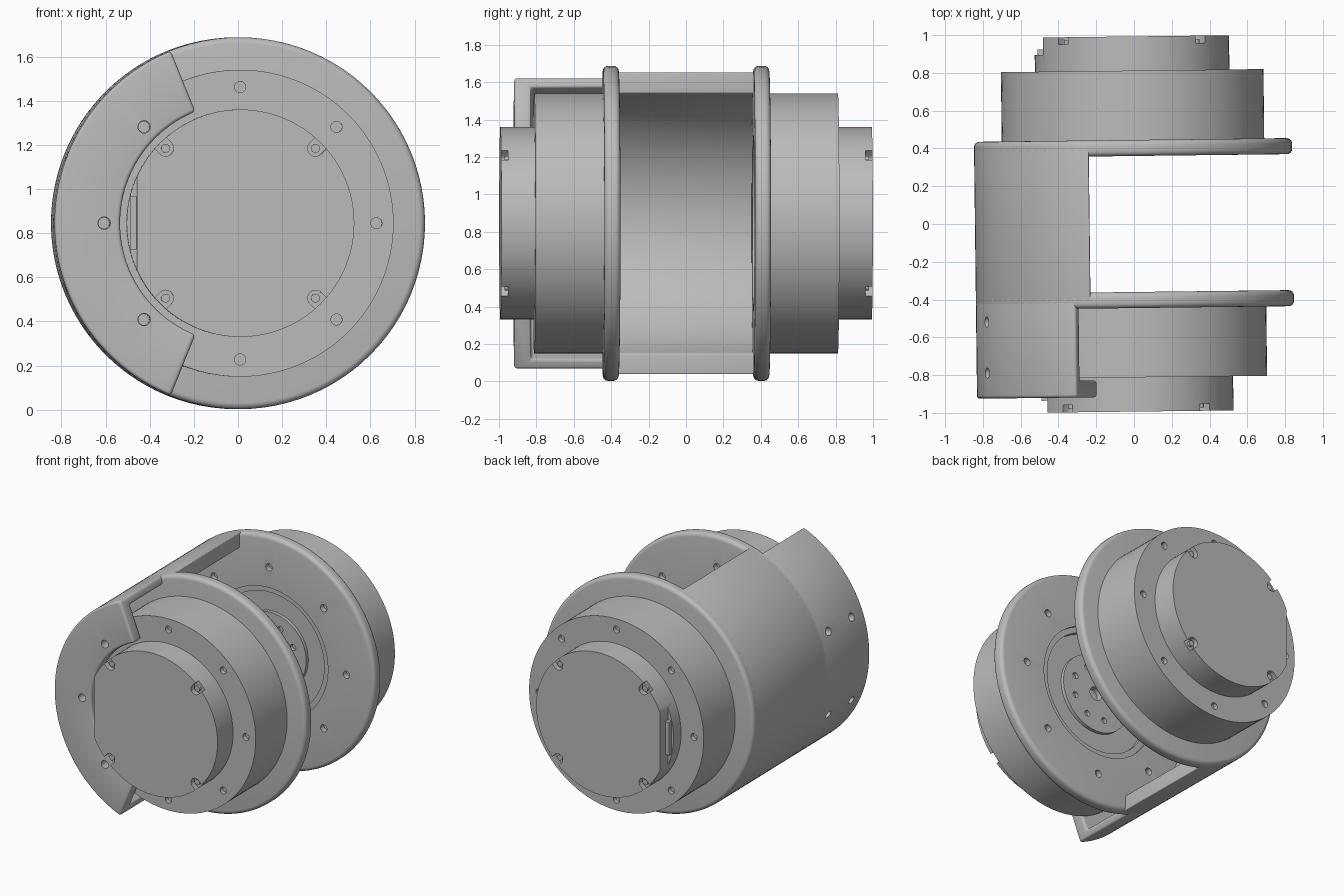
import bpy, bmesh
from math import sin, cos, pi, radians, acos
from mathutils import Matrix, Vector

old = bpy.data.objects.get("Cube")
if old:
    bpy.data.objects.remove(old, do_unlink=True)

grey = bpy.data.materials.new("plain grey")
grey.use_nodes = True
grey.diffuse_color = (0.5, 0.5, 0.5, 1)
grey.node_tree.nodes["Principled BSDF"].inputs["Base Color"].default_value = (0.5, 0.5, 0.5, 1)

R = 0.842                       # outer radius of flanges and shell
PLACE = Matrix.Translation((0, 0, 0.845)) @ Matrix.Rotation(0.012, 4, "Z")


def arc(r, a0, a1, n, cx=0, cz=0):
    return [(cx + r * cos(a0 + (a1 - a0) * i / n), cz + r * sin(a0 + (a1 - a0) * i / n))
            for i in range(n + 1)]


def circle(r, cx=0, cz=0, n=24):
    return arc(r, 0, 2 * pi, n, cx, cz)[:-1]


def ring_of_points(r, n, start=0):
    return [(r * cos(start + 2 * pi * i / n), r * sin(start + 2 * pi * i / n)) for i in range(n)]


def prism(bm, outline, y0, y1):
    """Extrude an x-z outline along y."""
    a = [bm.verts.new((x, y0, z)) for x, z in outline]
    b = [bm.verts.new((x, y1, z)) for x, z in outline]
    bm.faces.new(a)
    bm.faces.new(b[::-1])
    for i in range(len(a)):
        j = (i + 1) % len(a)
        bm.faces.new((a[j], a[i], b[i], b[j]))


def lathe(bm, profile, a0=0, a1=2 * pi, n=96):
    """Turn a closed (radius, y) profile about the y axis; a part turn gets end caps."""
    full = abs(a1 - a0 - 2 * pi) < 1e-6
    rings = []
    for i in range(n if full else n + 1):
        a = a0 + (a1 - a0) * i / n
        rings.append([bm.verts.new((r * cos(a), y, r * sin(a))) for r, y in profile])
    m = len(profile)
    for i in range(n):
        p, q = rings[i], rings[(i + 1) % len(rings)]
        for j in range(m):
            k = (j + 1) % m
            if profile[j][0] > 0 or profile[k][0] > 0:
                bm.faces.new((p[j], p[k], q[k], q[j]))
    if not full:
        bm.faces.new(rings[0])
        bm.faces.new(rings[-1][::-1])
    bmesh.ops.remove_doubles(bm, verts=bm.verts, dist=1e-5)


def make(name, bm):
    bmesh.ops.recalc_face_normals(bm, faces=bm.faces)
    mesh = bpy.data.meshes.new(name)
    bm.to_mesh(mesh)
    bm.free()
    mesh.materials.append(grey)
    ob = bpy.data.objects.new(name, mesh)
    bpy.context.collection.objects.link(ob)
    ob.matrix_world = PLACE
    return ob


def finish(ob, bevel=0, cutter_bm=None):
    """Round the edges, cut the holes and shade."""
    for other in bpy.context.selected_objects:
        other.select_set(False)
    ob.select_set(True)
    bpy.context.view_layer.objects.active = ob
    if bevel:
        mod = ob.modifiers.new("rounding", "BEVEL")
        mod.width, mod.segments, mod.limit_method = bevel, 4, "ANGLE"
        mod.angle_limit = radians(40)
        bpy.ops.object.modifier_apply(modifier=mod.name)
    if cutter_bm:
        cutter = make("hole_cutter", cutter_bm)
        cutter.hide_render = True
        mod = ob.modifiers.new("holes", "BOOLEAN")
        mod.object, mod.operation, mod.solver = cutter, "DIFFERENCE", "EXACT"
        bpy.context.view_layer.update()
        bpy.ops.object.modifier_apply(modifier=mod.name)
        bpy.data.objects.remove(cutter, do_unlink=True)
    bpy.ops.object.shade_smooth_by_angle(angle=radians(30))


bolts = ring_of_points(0.617, 8)

for side, s in (("front", -1), ("back", 1)):
    # Flange disc with a stepped recess and a hub on its inner face
    bm = bmesh.new()
    f = 0.028
    fillet_in = [(R - f + f * sin(t), 0.36 + f - f * cos(t)) for t in (0, pi / 8, pi / 4, 3 * pi / 8, pi / 2)]
    fillet_out = [(r, 0.805 - y) for r, y in reversed(fillet_in)]
    profile = [(0, 0.385), (0.28, 0.385), (0.28, 0.41), (0.43, 0.41), (0.43, 0.375),
               (0.47, 0.375), (0.47, 0.36)] + fillet_in + fillet_out + [(0, 0.445)]
    lathe(bm, [(r, s * y) for r, y in profile])
    cut = bmesh.new()
    for x, z in bolts:
        prism(cut, circle(0.026, x, z), s * 0.34, s * 0.40)
    for x, z in ring_of_points(0.19, 8, pi / 8):
        prism(cut, circle(0.022, x, z), s * 0.34, s * 0.41)
    prism(cut, circle(0.05), s * 0.34, s * 0.43)
    finish(make(side + "_flange", bm), 0, cut)

    # Motor drum with a ring of bolt holes
    bm = bmesh.new()
    lathe(bm, [(r, s * y) for r, y in ((0, 0.44), (0.695, 0.44), (0.695, 0.812), (0, 0.812))])
    cut = bmesh.new()
    for x, z in bolts:
        prism(cut, circle(0.025, x, z), s * 0.78, s * 0.85)
    finish(make(side + "_motor_drum", bm), 0, cut)

    # End cap: flat on one side, open screw notches at four corners
    bm = bmesh.new()
    lathe(bm, [(r, s * y) for r, y in ((0, 0.80), (0.515, 0.80), (0.515, 0.993), (0, 0.993))])
    cut = bmesh.new()
    prism(cut, [(-0.6, -0.4), (-0.47, -0.4), (-0.47, 0.4), (-0.6, 0.4)], s * 0.9, s * 1.1)
    corners = ring_of_points(0.48, 4, pi / 4)
    for i, (x, z) in enumerate(corners):
        a = pi / 4 + i * pi / 2
        out = Vector((cos(a), sin(a))) * 0.1
        notch = arc(0.036, a + pi / 2, a + 3 * pi / 2, 12, x, z)
        notch += [(notch[-1][0] + out.x, notch[-1][1] + out.y),
                  (notch[0][0] + out.x, notch[0][1] + out.y)]
        prism(cut, notch, s * 0.955, s * 1.1)
    finish(make(side + "_end_cap", bm), 0, cut)

    # Cap screws
    bm = bmesh.new()
    for x, z in corners:
        prism(bm, circle(0.02, x, z), s * 0.95, s * 0.975)
    finish(make(side + "_cap_screws", bm))

    # Socket block on the flat of the cap
    bm = bmesh.new()
    prism(bm, [(-0.5, -0.12), (-0.46, -0.12), (-0.46, 0.12), (-0.5, 0.12)], s * 0.89, s * 0.93)
    finish(make(side + "_socket", bm))

# Curved wall joining the flanges, trimmed by a vertical plane
bm = bmesh.new()
edge = -0.235
ao, ai = acos(edge / R), acos(edge / 0.735)
prism(bm, arc(R, ao, 2 * pi - ao, 64) + arc(0.735, 2 * pi - ai, ai, 64), -0.41, 0.41)
finish(make("side_wall", bm), 0.008)

# Hood wrapping one side of the front drum
bm = bmesh.new()
lathe(bm, [(0.785, -0.40), (R, -0.40), (R, -0.915), (0.545, -0.915), (0.545, -0.825), (0.785, -0.825)],
      radians(112), radians(248), 56)
cut = bmesh.new()
for x, z in bolts[3:6]:
    prism(cut, circle(0.028, x, z), -0.80, -1.0)
for y in (-0.51, -0.78):
    for a in (radians(159), radians(201)):
        direction = Vector((cos(a), 0, sin(a)))
        turn = direction.to_track_quat("Z", "Y").to_matrix().to_4x4()
        bmesh.ops.create_cone(cut, cap_ends=True, segments=24, radius1=0.028, radius2=0.028, depth=0.14,
                              matrix=Matrix.Translation(direction * 0.83 + Vector((0, y, 0))) @ turn)
finish(make("front_hood", bm), 0.016, cut)
